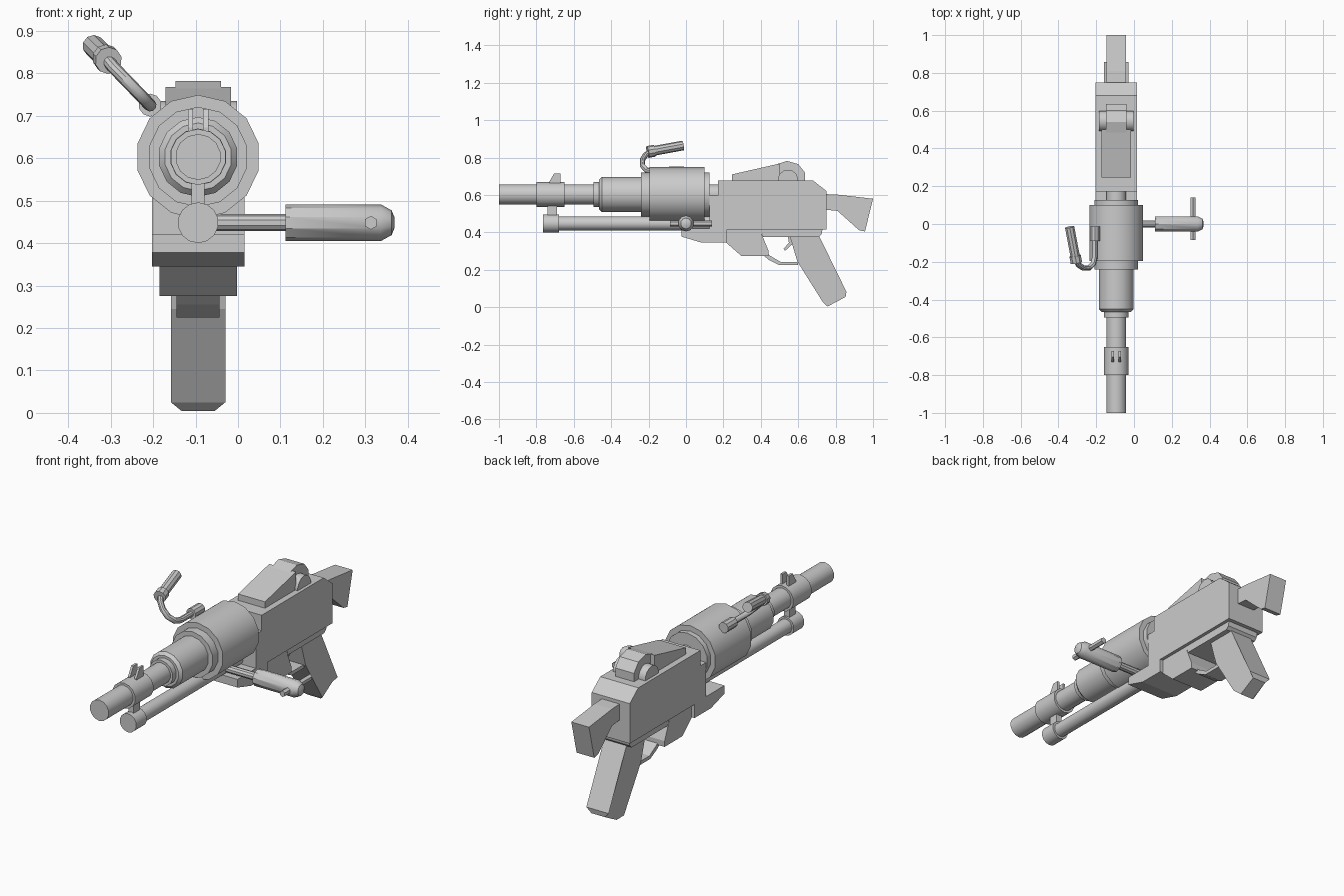
import bpy, bmesh, math
from mathutils import Vector

if "Cube" in bpy.data.objects:
    bpy.data.objects.remove(bpy.data.objects["Cube"])

CX = -0.094      # centre plane of the whole assembly
BORE = 0.603     # barrel axis height
ROD = 0.448      # lower tube axis height

metal = bpy.data.materials.new("plain grey")
metal.diffuse_color = (0.6, 0.6, 0.6, 1)
metal.use_nodes = True
metal.node_tree.nodes["Principled BSDF"].inputs["Base Color"].default_value = metal.diffuse_color


def finish(name, bm, smooth=False):
    bmesh.ops.recalc_face_normals(bm, faces=bm.faces)
    me = bpy.data.meshes.new(name)
    bm.to_mesh(me)
    bm.free()
    me.materials.append(metal)
    ob = bpy.data.objects.new(name, me)
    bpy.context.collection.objects.link(ob)
    if smooth:
        bpy.ops.object.select_all(action='DESELECT')
        bpy.context.view_layer.objects.active = ob
        ob.select_set(True)
        bpy.ops.object.shade_smooth_by_angle(angle=math.radians(35))
    return ob


def slab(name, profile, width, x=CX):
    """Side outline (y, z) extruded across x."""
    bm = bmesh.new()
    a = [bm.verts.new((x - width / 2, y, z)) for y, z in profile]
    b = [bm.verts.new((x + width / 2, y, z)) for y, z in profile]
    bm.faces.new(a)
    bm.faces.new(b[::-1])
    n = len(a)
    for i in range(n):
        j = (i + 1) % n
        bm.faces.new((a[i], b[i], b[j], a[j]))
    return finish(name, bm)


def sweep(name, rings, sides=14, up=(0, 0, 1)):
    """Capped round skin through (centre, direction, radius) rings."""
    bm = bmesh.new()
    loops = []
    for c, d, r in rings:
        d = Vector(d).normalized()
        side = d.cross(Vector(up)).normalized()
        top = side.cross(d)
        loops.append([bm.verts.new(Vector(c) + r * (
            math.cos(t) * top + math.sin(t) * side))
            for t in (2 * math.pi * k / sides for k in range(sides))])
    for a, b in zip(loops, loops[1:]):
        for i in range(sides):
            j = (i + 1) % sides
            bm.faces.new((a[i], a[j], b[j], b[i]))
    bm.faces.new(loops[0])
    bm.faces.new(loops[-1][::-1])
    return finish(name, bm, True)


def lathe(name, start, direction, profile, sides=14):
    """Turned part: (distance, radius) pairs along a direction."""
    d = Vector(direction).normalized()
    return sweep(name, [(Vector(start) + d * t, d, r) for t, r in profile], sides)


def lathe_y(name, z, profile, sides=14, x=CX):
    return lathe(name, (x, 0, z), (0, 1, 0), profile, sides)


# Barrel, collar and stepped shroud
lathe_y("barrel", BORE, [(-1, .054), (-.47, .054)])
lathe_y("sight_collar", BORE, [(-.80, .066), (-.65, .066)])
lathe_y("barrel_shroud", BORE, [
    (-.495, .067), (-.465, .067), (-.465, .08), (-.45, .094), (-.24, .094),
    (-.24, .118), (-.195, .118), (-.195, .146), (.10, .146), (.10, .118),
    (.126, .118)])
lathe_y("barrel_neck", BORE, [(.12, .054), (.19, .054)])

# Front sight prongs
for s in (-1, 1):
    slab("sight_prong", [(-.73, .65), (-.73, .672), (-.705, .716),
                         (-.672, .716), (-.672, .65)], .012, CX + s * .018)

# Lower tube, its end cap and the link to the barrel
lathe_y("lower_tube", ROD, [(-.70, .037), (.14, .037)])
lathe_y("tube_cap", ROD, [(-.765, .048), (-.68, .048)])
slab("tube_link", [(-.74, .47), (-.74, .56), (-.69, .56), (-.69, .47)], .03)

# Receiver with front ledge, narrower lower parts
slab("receiver", [
    (.172, .677), (.68, .677), (.75, .622), (.75, .415), (.22, .415),
    (.22, .345), (.085, .345), (-.025, .378), (-.025, .42), (.125, .42),
    (.125, .597), (.172, .597)], .218)
slab("lower_housing", [
    (.20, .42), (.20, .345), (.215, .345), (.295, .275), (.44, .275),
    (.44, .305), (.405, .39), (.405, .42)], .183)
slab("grip_plate", [(.40, .42), (.73, .42), (.725, .39), (.71, .375),
                    (.412, .375)], .183)

# Top cover, hinge drum and hinge discs
slab("top_cover", [(.245, .67), (.245, .71), (.50, .768), (.50, .67)], .154)
slab("hinge_drum", [(.47, .67), (.47, .76), (.54, .782), (.60, .765),
                    (.636, .72), (.636, .67)], .107)
lathe("hinge_disc", (CX - .092, .545, .68), (1, 0, 0),
      [(0, .055), (.184, .055)])

# Rear stock
slab("stock", [(.74, .605), (.81, .602), (1.0, .58), (.957, .405),
               (.925, .412), (.81, .515), (.74, .522)], .101)

# Pistol grip with a tapered foot
grip = slab("pistol_grip", [
    (.555, .38), (.712, .38), (.858, .082), (.853, .055), (.757, .004),
    (.733, .025), (.595, .245)], .128)
for v in grip.data.vertices:
    if v.co.z < .06 and not abs(v.co.z - .025) < .005:
        v.co.x = CX + (v.co.x - CX) * .6

# Trigger guard and trigger
slab("trigger_guard", [(.40, .29), (.44, .255), (.50, .225), (.60, .225),
                       (.60, .243), (.505, .243), (.45, .275), (.43, .29)], .102)
slab("trigger", [(.545, .38), (.57, .38), (.572, .34), (.53, .302),
                 (.522, .312), (.55, .345)], .03)

# Side handle with cross pin
lathe("handle_rod", (CX, 0, ROD), (1, 0, 0), [(0, .02), (.22, .02)], 10)
lathe("handle_grip", (.112, 0, ROD), (1, 0, 0),
      [(0, .043), (.225, .043), (.25, .029), (.257, .012)], 10)
lathe_y("handle_pin", ROD, [(-.085, .016), (.14, .016)], 6, .313)

# Bent lever on the left: pivot, tube, collar and knob
lathe_y("lever_pivot", .725, [(-.09, .027), (-.012, .027)], 10, -.207)
path = [Vector(p) for p in (
    (-.207, -.05, .725), (-.207, -.175, .725), (-.215, -.21, .733),
    (-.238, -.233, .757), (-.268, -.233, .788), (-.295, -.215, .816),
    (-.308, -.19, .832))]
last = len(path) - 1
sweep("lever_tube", [(p, path[min(i + 1, last)] - path[max(i - 1, 0)], .015)
                     for i, p in enumerate(path)], 10, (.7, 0, .7))
lathe("lever_knob", (-.305, -.205, .83), (-.036, .19, .035),
      [(0, .032), (.038, .032), (.038, .026), (.195, .026)], 10)
